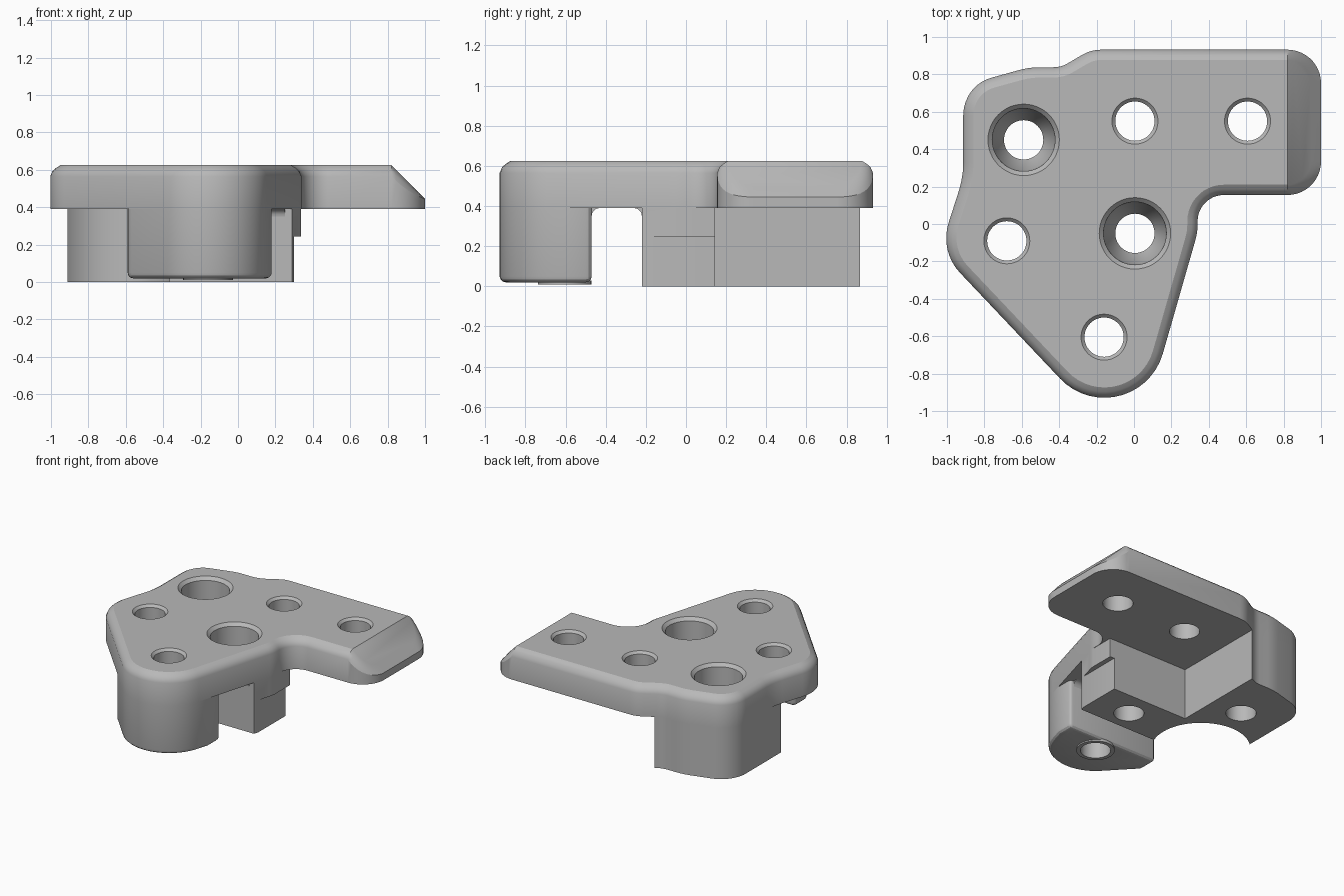
import bpy, bmesh, math
from mathutils import Vector

cube = bpy.data.objects.get("Cube")
if cube:
    bpy.data.objects.remove(cube, do_unlink=True)

grey = bpy.data.materials.new("machined_grey")
grey.use_nodes = True
grey.diffuse_color = (0.48, 0.48, 0.48, 1)
grey.node_tree.nodes["Principled BSDF"].inputs["Base Color"].default_value = (0.48, 0.48, 0.48, 1)

TOP, UNDER, SLOPE_X = 0.625, 0.39, 0.82

# Plan of the bracket: corner x, corner y, corner radius
CORNERS = [(1, .155, .18), (1, .932, .18), (-.23, .932, .2), (-.39, .838, .15),
           (-.56, .838, .4), (-.86, .755, .2), (-.913, .62, .2), (-.913, .25, .5),
           (-1.04, -.145, .27), (-.003, -1.241, .325), (.34, -.045, .3), (.34, .155, .14)]


def rounded_outline(corners):
    """Points and outward normals of a polygon with rounded corners."""
    pts = []
    n = len(corners)
    for i, (x, y, r) in enumerate(corners):
        p = Vector((x, y))
        a = (Vector(corners[i - 1][:2]) - p).normalized()
        b = (Vector(corners[(i + 1) % n][:2]) - p).normalized()
        half = a.angle(b) / 2
        centre = p + (a + b).normalized() * r / math.sin(half)
        start = p + a * r / math.tan(half) - centre
        end = p + b * r / math.tan(half) - centre
        sweep = math.atan2(start.x * end.y - start.y * end.x, start.dot(end))
        steps = max(3, round(abs(sweep) / math.radians(8)))
        for k in range(steps + 1):
            c, s = math.cos(sweep * k / steps), math.sin(sweep * k / steps)
            arm = Vector((c * start.x - s * start.y, s * start.x + c * start.y))
            pts.append((centre + arm, arm.normalized() * math.copysign(1, sweep)))
    return pts


def face_outward(bm):
    bm.normal_update()
    bmesh.ops.recalc_face_normals(bm, faces=bm.faces[:])
    if bm.calc_volume(signed=True) < 0:
        bmesh.ops.reverse_faces(bm, faces=bm.faces[:])
    bm.normal_update()


def loft(rings):
    """Closed solid through rings of equal length, capped at both ends."""
    bm = bmesh.new()
    rings = [[bm.verts.new(p) for p in ring] for ring in rings]
    count = len(rings[0])
    for low, high in zip(rings, rings[1:]):
        for k in range(count):
            j = (k + 1) % count
            bm.faces.new((low[k], low[j], high[j], high[k]))
    bm.faces.new(rings[0][::-1])
    bm.faces.new(rings[-1])
    face_outward(bm)
    return bm


def finish(bm, name):
    face_outward(bm)
    mesh = bpy.data.meshes.new(name)
    bm.to_mesh(mesh)
    bm.free()
    mesh.materials.append(grey)
    ob = bpy.data.objects.new(name, mesh)
    bpy.context.collection.objects.link(ob)
    return ob


def prism(points, depth):
    return loft([points, [Vector(p) + Vector(depth) for p in points]])


def trim(bm, point, outward):
    """Slice off everything on the outward side and cap it."""
    geom = bm.verts[:] + bm.edges[:] + bm.faces[:]
    bmesh.ops.bisect_plane(bm, geom=geom, dist=1e-4, plane_co=point, plane_no=outward, clear_outer=True)
    bmesh.ops.holes_fill(bm, edges=[e for e in bm.edges if e.is_boundary], sides=0)
    face_outward(bm)


def lathe(name, x, y, profile, sides=48):
    angles = [math.tau * k / sides for k in range(sides)]
    return finish(loft([[(x + r * math.cos(t), y + r * math.sin(t), z) for t in angles]
                        for r, z in profile]), name)


def box(name, x0, x1, y0, y1, z0, z1):
    pts = [(x0, y0, z0), (x1, y0, z0), (x1, y1, z0), (x0, y1, z0)]
    return finish(prism(pts, (0, 0, z1 - z0)), name)


def subtract(ob, cutters):
    bpy.context.view_layer.objects.active = ob
    for c in cutters:
        mod = ob.modifiers.new("cut", 'BOOLEAN')
        mod.operation, mod.solver, mod.object = 'DIFFERENCE', 'EXACT', c
        bpy.ops.object.modifier_apply(modifier=mod.name)


outline = rounded_outline(CORNERS)


def plan_prism(z0, z1):
    return prism([(p.x, p.y, z0) for p, _ in outline], (0, 0, z1 - z0))


def rim_ring(inset, drop):
    """Plate edge ring that follows the sloped end, where the easing fades out."""
    ring = []
    for p, normal in outline:
        q = p - normal * inset
        fade = 1 - normal.x ** 2 if p.x > SLOPE_X else 1
        ring.append((q.x, q.y, TOP - max(0, q.x - SLOPE_X) - drop * fade))
    return ring


# Top plate with sloped end and eased upper rim
RIM = [(0, .06), (.012, .032), (.032, .014), (.055, 0)]
bm = loft([[(p.x, p.y, UNDER) for p, _ in outline]] + [rim_ring(*step) for step in RIM])
bm.faces.ensure_lookup_table()
cap = bm.faces[-1]
bmesh.utils.face_split(cap, *[v for v in cap.verts if abs(v.co.x - SLOPE_X) < .001][:2])
plate = finish(bm, "top_plate")

# Rear support block, L shaped with a round relief and a low step
bm = plan_prism(0, UNDER)
for point, outward in (((0, -.22, 0), (0, -1, 0)), ((.337, 0, 0), (1, 0, 0)), ((-.912, 0, 0), (-1, 0, 0))):
    trim(bm, point, outward)
block = finish(bm, "support_block")
reliefs = [box("corner_cutter", -.34, 2, .145, 2, -1, 1),
           box("step_cutter", .3, 2, -2, 2, -1, .245),
           lathe("relief_cutter", -.68, -.09, [(.34, -1), (.34, 1)], 64)]
subtract(block, reliefs)

# Front leg with softened corners and foot
bm = plan_prism(.02, UNDER)
for point, outward in (((0, -.47, 0), (0, 1, 0)), ((-.59, 0, 0), (-1, 0, 0)), ((.18, 0, 0), (1, 0, 0))):
    trim(bm, point, outward)
sharp = [e for e in bm.edges if e.calc_face_angle(0) > .5
         and not all(v.co.z > UNDER - .01 for v in e.verts)]
bmesh.ops.bevel(bm, geom=sharp, offset=.03, segments=3, profile=.5, affect='EDGES', clamp_overlap=True)
leg = finish(bm, "front_leg")
boss = lathe("foot_boss", -.16, -.605, [(.133, .01), (.133, .03)])

# Bolt holes: plain ones and wide counterbored ones
plain = [(.105, -.1), (.105, .607), (.2, .702)]
wide = [(.105, -.1), (.105, .26), (.165, .38), (.168, .602), (.268, .702)]
foot_hole = lathe("foot_hole_cutter", -.16, -.605, plain)
plain_holes = [lathe("plain_hole_cutter", x, y, plain) for x, y in ((.005, .55), (.607, .55), (-.68, -.09))]
wide_holes = [lathe("wide_hole_cutter", x, y, wide) for x, y in ((-.59, .45), (.005, -.05))]
subtract(plate, plain_holes + wide_holes + [foot_hole])
subtract(block, wide_holes)
subtract(leg, [foot_hole])
subtract(boss, [foot_hole])

# Fillets where the leg and block meet the plate
fillets = []
for name, y, side, x0, x1 in (("leg_fillet", -.47, 1, -.56, .15), ("block_fillet", -.22, -1, -.35, .25)):
    r = .04
    arc = [(x0, y + side * r * (1 - math.sin(t)), UNDER - r + r * math.cos(t))
           for t in (math.pi / 2 * k / 5 for k in range(6))]
    fillets.append(finish(prism([(x0, y, UNDER)] + arc, (x1 - x0, 0, 0)), name))

# Remove the cutters and shade the parts
for c in reliefs + plain_holes + wide_holes + [foot_hole]:
    bpy.data.objects.remove(c, do_unlink=True)
for ob in bpy.context.selected_objects:
    ob.select_set(False)
for ob in [plate, block, leg, boss] + fillets:
    ob.select_set(True)
bpy.context.view_layer.objects.active = plate
bpy.ops.object.shade_smooth_by_angle(angle=math.radians(26))
